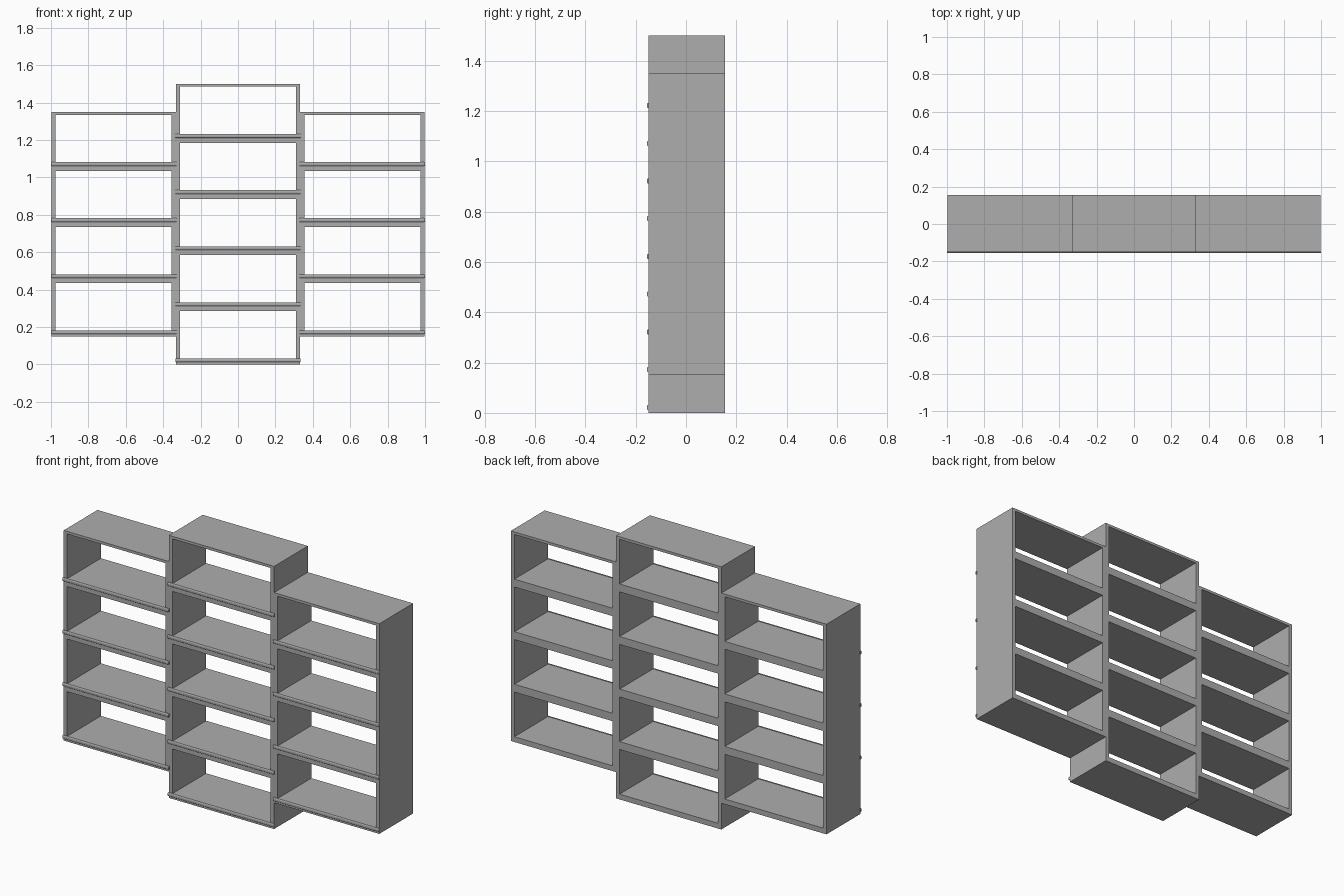
import bpy, bmesh

if "Cube" in bpy.data.objects:
    bpy.data.objects.remove(bpy.data.objects["Cube"])

grey = bpy.data.materials.new("shelf grey")
grey.diffuse_color = (0.42, 0.42, 0.42, 1)
grey.use_nodes = True
grey.node_tree.nodes["Principled BSDF"].inputs["Base Color"].default_value = grey.diffuse_color

FRONT, BACK = -0.149, 0.156      # depth of the cubbies
W, H = 0.6647, 0.30              # size of one cubby
SIDE, TOP, BOTTOM = 0.022, 0.015, 0.03


def finish(name, bm):
    bmesh.ops.recalc_face_normals(bm, faces=bm.faces)
    me = bpy.data.meshes.new(name)
    bm.to_mesh(me)
    bm.free()
    me.materials.append(grey)
    ob = bpy.data.objects.new(name, me)
    bpy.context.collection.objects.link(ob)
    return ob


# open cubby: a rectangular ring extruded from front to back
def cubby(name, x, z):
    bm = bmesh.new()
    h = W / 2
    outer = [(x - h, z), (x + h, z), (x + h, z + H), (x - h, z + H)]
    inner = [(x - h + SIDE, z + BOTTOM), (x + h - SIDE, z + BOTTOM),
             (x + h - SIDE, z + H - TOP), (x - h + SIDE, z + H - TOP)]
    fo, fi, bo, bi = [[bm.verts.new((px, y, pz)) for px, pz in loop]
                      for y in (FRONT, BACK) for loop in (outer, inner)]
    for a, b in ((fo, fi), (bo, bi), (fo, bo), (fi, bi)):
        for i in range(4):
            j = (i + 1) % 4
            bm.faces.new((a[i], a[j], b[j], b[i]))
    finish(name, bm)


# slim rounded lip across the front of each shelf
def rail(name, x, z):
    bm = bmesh.new()
    h = W / 2 + 0.003
    profile = [(-0.146, 0.012), (-0.152, 0.012), (-0.155, 0.015), (-0.156, 0.019),
               (-0.156, 0.025), (-0.155, 0.029), (-0.152, 0.032), (-0.146, 0.032)]
    ends = [[bm.verts.new((x + s * h, y, z + dz)) for y, dz in profile] for s in (-1, 1)]
    n = len(profile)
    for i in range(n):
        j = (i + 1) % n
        bm.faces.new((ends[0][i], ends[0][j], ends[1][j], ends[1][i]))
    for e in ends:
        bm.faces.new(e)
    finish(name, bm)


# three columns: the middle one is taller and reaches the floor
for col, x, base, count in (("left", -W, 0.15, 4), ("middle", 0, 0, 5), ("right", W, 0.15, 4)):
    for i in range(count):
        cubby(f"{col}_cubby_{i + 1}", x, base + i * H)
        rail(f"{col}_rail_{i + 1}", x, base + i * H)
